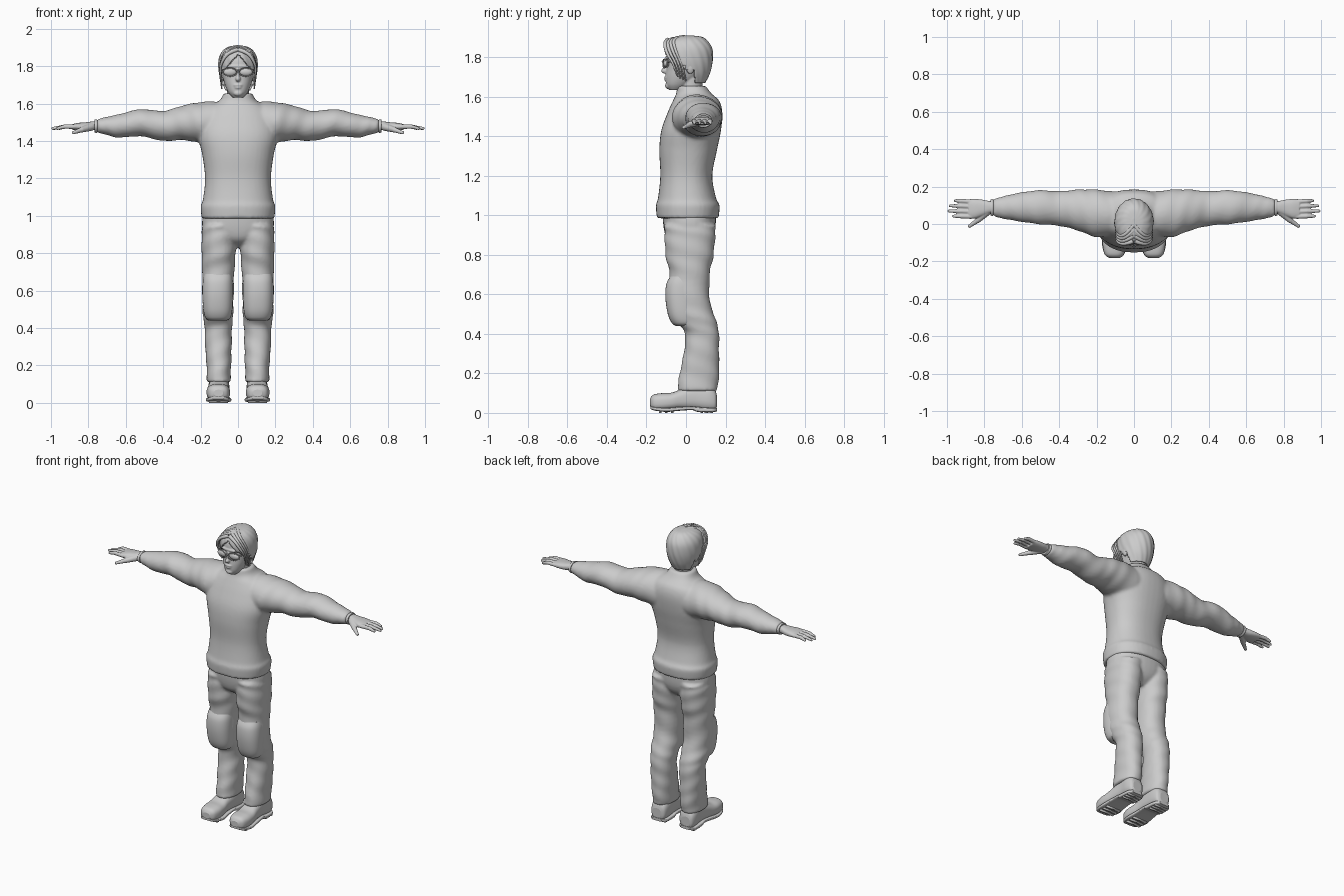
import bpy
import bmesh
from math import sin, cos, pi
from mathutils import Matrix, Vector

cube = bpy.data.objects.get("Cube")
if cube:
    bpy.data.objects.remove(cube, do_unlink=True)

GREY = (0.6, 0.6, 0.6, 1)
mat = bpy.data.materials.new("plain grey")
mat.use_nodes = True
mat.diffuse_color = GREY
for node in mat.node_tree.nodes:
    if node.type == 'BSDF_PRINCIPLED':
        node.inputs["Base Color"].default_value = GREY

SIDES = (("left", 1), ("right", -1))


def spline(rows, steps):
    """Smoothly interpolate the section rows."""
    out = []
    last = len(rows) - 1
    for i in range(last):
        p0, p1, p2, p3 = (rows[min(max(i + k, 0), last)] for k in (-1, 0, 1, 2))
        for j in range(steps):
            t = j / steps
            out.append([b + t / 2 * (c - a + t * (2 * a - 5 * b + 4 * c - d
                        + t * (3 * (b - c) + d - a)))
                        for a, b, c, d in zip(p0, p1, p2, p3)])
    return out + [list(rows[-1])]


def loft(bm, axis, rows, side=1, power=2.0, steps=5, count=40,
         fold=0.0, around=2, along=1.0):
    """Skin through sections given as position, low/high of the two cross axes."""
    rings = []
    for k, (pos, a0, a1, b0, b1) in enumerate(spline(rows, steps)):
        ring = []
        for i in range(count):
            ang = 2 * pi * i / count
            c, s = cos(ang), sin(ang)
            grow = 1 + fold * sin(around * ang + along * k)
            a = (a0 + a1) / 2 + (a1 - a0) / 2 * grow * abs(c) ** (2 / power) * (1 if c > 0 else -1)
            b = (b0 + b1) / 2 + (b1 - b0) / 2 * grow * abs(s) ** (2 / power) * (1 if s > 0 else -1)
            x, y, z = {'x': (pos, a, b), 'y': (a, pos, b), 'z': (a, b, pos)}[axis]
            ring.append(bm.verts.new((x * side, y, z)))
        rings.append(ring)
    for low, high in zip(rings, rings[1:]):
        for i in range(count):
            j = (i + 1) % count
            bm.faces.new((low[i], low[j], high[j], high[i]))
    bm.faces.new(rings[0][::-1])
    bm.faces.new(rings[-1])


def sym(rows):
    return [(z, -w, w, y0, y1) for z, w, y0, y1 in rows]


def blob(bm, centre, radii):
    m = Matrix.Translation(centre) @ Matrix.Diagonal((*radii, 1))
    bmesh.ops.create_uvsphere(bm, u_segments=24, v_segments=16, radius=1, matrix=m)


def rod(bm, p, q, r0, r1):
    p, q = Vector(p), Vector(q)
    turn = (q - p).to_track_quat('Z', 'Y').to_matrix().to_4x4()
    bmesh.ops.create_cone(bm, cap_ends=True, segments=16, radius1=r0, radius2=r1,
                          depth=(q - p).length,
                          matrix=Matrix.Translation((p + q) / 2) @ turn)
    blob(bm, p, (r0,) * 3)
    blob(bm, q, (r1,) * 3)


def finish(name, bm, voxel=0, relax=0):
    """Turn the mesh into an object, optionally fused into one smooth skin."""
    bmesh.ops.recalc_face_normals(bm, faces=bm.faces)
    for f in bm.faces:
        f.smooth = len(f.verts) < 5
    mesh = bpy.data.meshes.new(name)
    bm.to_mesh(mesh)
    bm.free()
    mesh.materials.append(mat)
    ob = bpy.data.objects.new(name, mesh)
    bpy.context.collection.objects.link(ob)
    if voxel:
        mod = ob.modifiers.new("fuse", 'REMESH')
        mod.mode = 'VOXEL'
        mod.voxel_size = voxel
        mod.use_smooth_shade = True
    if relax:
        mod = ob.modifiers.new("relax", 'SMOOTH')
        mod.iterations = relax
    return ob


def tube(name, points, radius, cyclic=False, taper=False):
    cu = bpy.data.curves.new(name, 'CURVE')
    cu.dimensions = '3D'
    cu.bevel_depth = radius
    cu.use_fill_caps = True
    sp = cu.splines.new('POLY' if cyclic else 'NURBS')
    sp.points.add(len(points) - 1)
    for i, (pt, co) in enumerate(zip(sp.points, points)):
        pt.co = (*co, 1)
        if taper:
            pt.radius = 1.1 - i / len(points)
    sp.use_cyclic_u = cyclic
    sp.use_endpoint_u = not cyclic
    sp.order_u = 3
    cu.materials.append(mat)
    ob = bpy.data.objects.new(name, cu)
    bpy.context.collection.objects.link(ob)


# Sweater: torso, collar and sleeves in one skin
bm = bmesh.new()
loft(bm, 'z', sym([(.985, .194, -.148, .165), (1.05, .2, -.152, .17), (1.085, .188, -.142, .153),
                   (1.2, .176, -.13, .133), (1.33, .192, -.135, .157), (1.43, .215, -.125, .177),
                   (1.52, .2, -.093, .184), (1.58, .16, -.066, .168), (1.615, .1, -.05, .13),
                   (1.655, .077, -.045, .1)]), power=2.3)
for _, s in SIDES:
    loft(bm, 'x', [(.08, -.06, .17, 1.37, 1.61), (.2, -.07, .184, 1.39, 1.608),
                   (.3, -.035, .184, 1.405, 1.588), (.4, -.01, .176, 1.4, 1.56),
                   (.52, 0, .18, 1.425, 1.57), (.64, .018, .162, 1.418, 1.542),
                   (.71, .03, .145, 1.435, 1.527), (.752, .042, .133, 1.443, 1.517)],
         s, fold=.018, along=1.4)
finish("sweater", bm, .01, 3)

# Trousers
bm = bmesh.new()
loft(bm, 'z', sym([(.83, .04, -.03, .08), (.87, .12, -.09, .125), (.93, .188, -.112, .148),
                   (1.02, .186, -.12, .152)]), power=2.3)
for _, s in SIDES:
    loft(bm, 'z', [(.11, .04, .167, -.045, .158), (.2, .037, .168, -.032, .168),
                   (.3, .034, .176, -.012, .167), (.4, .032, .178, -.005, .167),
                   (.47, .026, .188, -.05, .152), (.56, .024, .19, -.085, .122),
                   (.7, .02, .192, -.083, .12), (.8, .013, .194, -.104, .14),
                   (.9, .008, .194, -.108, .148), (.95, .008, .19, -.11, .15)],
         s, power=2.2, fold=.022, along=1.25)
finish("trousers", bm, .009, 3)

for label, s in SIDES:
    # Knee pads
    bm = bmesh.new()
    loft(bm, 'z', [(.44, .06, .155, -.05, .04), (.455, .04, .175, -.072, .06),
                   (.5, .03, .186, -.092, .06), (.58, .027, .19, -.104, .06),
                   (.65, .028, .188, -.1, .06), (.69, .035, .18, -.08, .04)], s, power=2.4)
    finish(label + "_knee_pad", bm)

    # Boots, soles and treads
    bm = bmesh.new()
    loft(bm, 'y', [(-.183, .08, .128, .035, .07), (-.165, .055, .155, .014, .092),
                   (-.12, .043, .167, .01, .1), (-.07, .045, .167, .015, .103),
                   (-.02, .05, .16, .018, .122), (.05, .047, .155, .015, .145),
                   (.11, .047, .158, .008, .145), (.145, .055, .15, .01, .12),
                   (.156, .075, .135, .03, .09)], s, power=2.6)
    finish(label + "_boot", bm)
    bm = bmesh.new()
    loft(bm, 'y', [(-.18, .075, .135, .02, .035), (-.16, .052, .158, .012, .03),
                   (-.1, .036, .172, .005, .026), (-.04, .042, .168, .01, .03),
                   (.03, .045, .16, .014, .034), (.06, .042, .162, .005, .03),
                   (.13, .046, .16, .003, .026), (.156, .07, .14, .008, .026)], s, power=5)
    finish(label + "_sole", bm)
    bm = bmesh.new()
    for y in (-.13, -.1, -.07, .08, .105, .13):
        m = Matrix.Translation((.104 * s, y, .008)) @ Matrix.Diagonal((.1, .014, .016, 1))
        bmesh.ops.create_cube(bm, size=1, matrix=m)
    finish(label + "_treads", bm)

    # Hands with four fingers and a thumb
    bm = bmesh.new()
    loft(bm, 'x', [(.72, .06, .117, 1.455, 1.505), (.77, .057, .122, 1.458, 1.505),
                   (.81, .043, .13, 1.455, 1.5), (.85, .03, .134, 1.456, 1.497),
                   (.885, .03, .132, 1.46, 1.49)], s, power=2.4)
    for y, tip in ((.04, .965), (.066, .99), (.093, .983), (.119, .955)):
        rod(bm, (.87 * s, y, 1.476), (.925 * s, y * 1.03, 1.477), .0125, .0115)
        rod(bm, (.925 * s, y * 1.03, 1.477), (tip * s, y * 1.05, 1.467), .0115, .008)
    rod(bm, (.785 * s, .065, 1.475), (.835 * s, .02, 1.46), .021, .015)
    rod(bm, (.835 * s, .02, 1.46), (.88 * s, -.012, 1.444), .014, .009)
    finish(label + "_hand", bm, .004, 2)
    bm = bmesh.new()
    loft(bm, 'x', [(.752, .046, .13, 1.446, 1.513), (.758, .043, .133, 1.443, 1.516),
                   (.768, .046, .13, 1.446, 1.513)], s)
    finish(label + "_wrist_band", bm)

# Head: skull, neck, nose, lips, brow and ears
bm = bmesh.new()
loft(bm, 'z', sym([(1.58, .062, -.035, .09), (1.64, .058, -.03, .083), (1.72, .06, -.03, .09)]))
loft(bm, 'z', sym([(1.633, .03, -.085, -.02), (1.66, .052, -.1, .02), (1.7, .07, -.103, .07),
                   (1.74, .08, -.1, .1), (1.79, .085, -.1, .115), (1.84, .083, -.093, .115),
                   (1.88, .06, -.06, .085), (1.895, .03, -.03, .05)]), power=2.2)
blob(bm, (0, -.106, 1.732), (.014, .02, .015))
blob(bm, (0, -.1, 1.755), (.01, .016, .035))
blob(bm, (0, -.1, 1.698), (.025, .011, .006))
blob(bm, (0, -.098, 1.686), (.021, .012, .007))
blob(bm, (0, -.09, 1.655), (.025, .016, .016))
blob(bm, (0, -.088, 1.798), (.06, .017, .011))
for _, s in SIDES:
    blob(bm, (.088 * s, .022, 1.75), (.012, .022, .035))
finish("head", bm, .0045, 2)

# Hair shell, trimmed to a parted hairline
bm = bmesh.new()
loft(bm, 'z', sym([(1.665, .068, -.05, .094), (1.72, .092, -.09, .121), (1.78, .104, -.112, .135),
                   (1.84, .102, -.114, .133), (1.88, .084, -.098, .112),
                   (1.903, .052, -.056, .08), (1.91, .01, -.005, .03)]),
     steps=8, count=96, fold=.012, around=16, along=.35)


def bare(c):
    if c.y < -.005:
        return c.z < 1.865 - 1.1 * abs(c.x)
    return c.z < 1.668 or (c.y < .045 and c.z < 1.735)


bmesh.ops.delete(bm, geom=[f for f in bm.faces if bare(f.calc_center_median())], context='FACES')
hair = finish("hair", bm)
mod = hair.modifiers.new("thickness", 'SOLIDIFY')
mod.thickness = .012

# Swept locks beside the parting and sunglasses
for label, s in SIDES:
    for k in range(4):
        d = k * .014
        tube(f"{label}_lock_{k}", [(.004 * s, -.092 + 2 * d, 1.887 + d / 3),
                                   (.05 * s, -.11 + d, 1.877 + d / 2),
                                   (.09 * s, -.098 + d, 1.82 + d / 2),
                                   (.097 * s, -.062 + d, 1.765),
                                   (.087 * s, -.042 + d, 1.7 - d / 2)], .011, taper=True)
    bm = bmesh.new()
    blob(bm, (.042 * s, -.1, 1.768), (.035, .015, .021))
    finish(label + "_lens", bm)
    rim = []
    for i in range(28):
        a = 2 * pi * i / 28
        x = .042 + .036 * cos(a)
        rim.append((x * s, -.116 + 3.5 * x * x, 1.768 + .022 * sin(a)))
    tube(label + "_rim", rim, .003, cyclic=True)
    tube(label + "_temple_arm", [(.077 * s, -.095, 1.778), (.093 * s, -.07, 1.778),
                                 (.094 * s, .02, 1.773)], .004)
tube("glasses_bridge", [(-.01, -.115, 1.775), (0, -.123, 1.779), (.01, -.115, 1.775)], .004)
